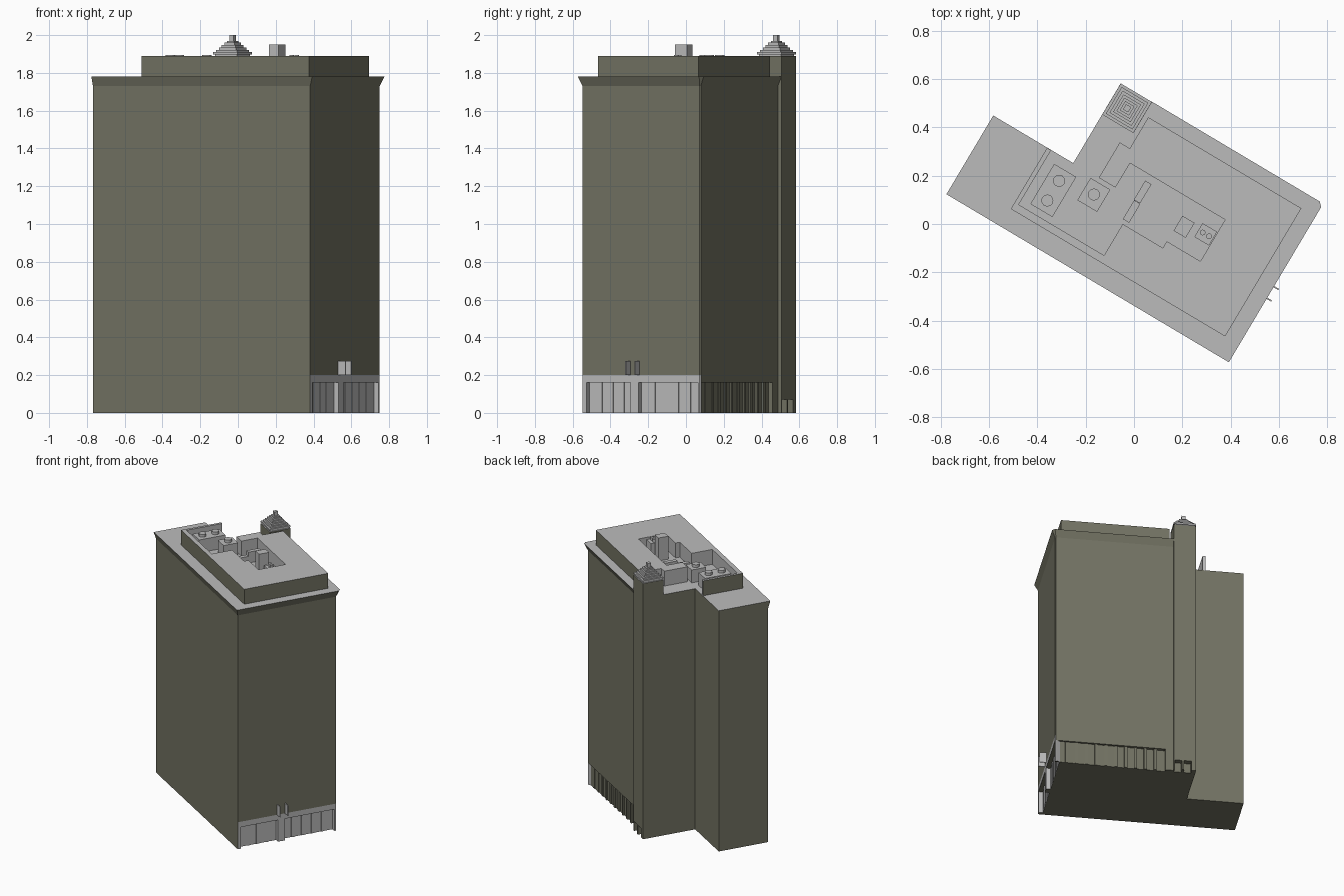
import bpy, bmesh, math

cube = bpy.data.objects.get("Cube")
if cube:
    bpy.data.objects.remove(cube)


def material(name, rgb):
    m = bpy.data.materials.new(name)
    m.use_nodes = True
    m.diffuse_color = (*rgb, 1)
    m.node_tree.nodes["Principled BSDF"].inputs["Base Color"].default_value = (*rgb, 1)
    return m


MATS = [material("olive_wall", (0.17, 0.17, 0.125)), material("light_grey", (0.5, 0.5, 0.5))]
OLIVE, GREY = 0, 1
TURN = math.radians(-30.75)      # the whole block stands turned on its plot


def all_grey(c, n):
    return GREY


def all_olive(c, n):
    return OLIVE


def grey_top(c, n):
    return GREY if n.z > 0.5 else OLIVE


def loft(name, sections, rule, top=True):
    """Join matching counter-clockwise outlines [(points, z), ...] and colour faces by rule."""
    bm = bmesh.new()
    rings = [[bm.verts.new((x, y, z)) for x, y in pts] for pts, z in sections]
    count = len(rings[0])
    for low, high in zip(rings, rings[1:]):
        for i in range(count):
            j = (i + 1) % count
            bm.faces.new((low[i], low[j], high[j], high[i]))
    bm.faces.new(rings[0][::-1])
    if top:
        bm.faces.new(rings[-1])
    bm.normal_update()
    for f in bm.faces:
        f.material_index = rule(f.calc_center_median(), f.normal)
    mesh = bpy.data.meshes.new(name)
    bm.to_mesh(mesh)
    bm.free()
    for m in MATS:
        mesh.materials.append(m)
    ob = bpy.data.objects.new(name, mesh)
    ob.rotation_euler.z = TURN
    bpy.context.collection.objects.link(ob)
    return ob


def rect(x0, x1, y0, y1):
    return [(x0, y0), (x1, y0), (x1, y1), (x0, y1)]


def box(name, x0, x1, y0, y1, z0, z1, rule=all_grey):
    return loft(name, [(rect(x0, x1, y0, y1), z0), (rect(x0, x1, y0, y1), z1)], rule)


# Main dimensions in the turned frame
WEST, EAST, FRONT, BACK = -0.73, 0.608, -0.275, 0.45
WING, NOTCH, TOWER_E, TOWER_B = 0.088, -0.345, -0.194, 0.472
SILL, BAND, EAVE, ROOF, TOP = 0.16, 0.2, 1.73, 1.78, 1.89


def right_face_grey(c, n):
    return GREY if n.z > 0.5 or (c.x > 0.56 and c.z < BAND and n.z > -0.5) else OLIVE


def block(east, front, back, chamfer):
    return [(WEST, front), (east, front), (east, back - chamfer), (east - chamfer, back),
            (TOWER_E - 0.005, back), (TOWER_E - 0.005, 0.33), (NOTCH, 0.33),
            (NOTCH, WING), (WEST, WING)]


# Ground storey with long recessed window bays on the right and back
DEEP = 0.03
bays = [(-0.25, 0.02), (0.07, 0.435)]
back_bay = (-0.14, 0.595)
ground = [(WEST, FRONT), (EAST, FRONT)]
for a, b in bays:
    ground += [(EAST, a), (EAST - DEEP, a), (EAST - DEEP, b), (EAST, b)]
ground += [(EAST, BACK - 0.005), (EAST - 0.005, BACK)]
# the back bay stops short of the deep right bay
ground += [(back_bay[1], BACK), (back_bay[1] - 0.02, BACK - 0.012),
           (back_bay[0], BACK - 0.025), (back_bay[0], BACK)]
ground += block(EAST, FRONT, BACK, 0.005)[4:]
loft("ground_storey", [(ground, 0), (ground, SILL)], right_face_grey, top=False)

# Upper block with the cornice flaring out on the street sides
wall = block(EAST, FRONT, BACK, 0.005)
cornice = block(0.63, -0.291, 0.473, 0.017)
loft("main_block", [(wall, SILL), (wall, BAND), (wall, EAVE), (cornice, ROOF)], right_face_grey)

# Mullions in the bays
for (a, b), n in zip(bays, (4, 5)):
    step = (b - a) / n
    for i in range(1, n):
        y = a + i * step
        box("right_mullion", EAST - DEEP - 0.002, EAST - DEEP + 0.004, y - 0.012, y + 0.012, 0, SILL)
step = (back_bay[1] - back_bay[0]) / 11
for i in range(1, 11):
    x = back_bay[0] + i * step
    box("back_mullion", x - 0.01, x + 0.01, BACK - 0.03, BACK - 0.01, 0, SILL, all_olive)

# Thin blade panels over the entrance pillar
for y in (0.017, 0.073):
    box("blade_panel", EAST - 0.002, 0.653, y - 0.003, y + 0.003, BAND, 0.275)

# Stair tower with two small doorways at its foot
doors = [(-0.2, -0.25), (-0.264, -0.315)]
foot = [(NOTCH, 0.322), (TOWER_E, 0.322), (TOWER_E, TOWER_B)]
for a, b in doors:
    foot += [(a, TOWER_B), (a, TOWER_B - 0.04), (b, TOWER_B - 0.04), (b, TOWER_B)]
foot.append((NOTCH, TOWER_B))
loft("tower_foot", [(foot, 0), (foot, 0.07)], all_olive, top=False)
box("stair_tower", NOTCH, TOWER_E, 0.322, TOWER_B, 0.07, TOP, grey_top)

# Stepped tower roof and finial
cx, cy = (NOTCH + TOWER_E) / 2, (0.322 + TOWER_B) / 2
z = TOP
for half, rise in [(0.068, 0.008), (0.075, 0.012), (0.064, 0.012), (0.053, 0.013),
                   (0.042, 0.013), (0.032, 0.013), (0.022, 0.009), (0.0125, 0.03)]:
    box("tower_roof_step", cx - half, cx + half, cy - half, cy + half, z, z + rise)
    z += rise

# Penthouse wrapped around an open court, grey on the inside
PW, PE, PF, PB = -0.47, 0.562, -0.207, 0.41


def penthouse_rule(c, n):
    outer = (min(abs(c.x - PW), abs(c.x - PE)) < 0.002 or min(abs(c.y - PF), abs(c.y - PB)) < 0.002)
    return OLIVE if outer and abs(n.z) < 0.5 else GREY


court = [(PW, 0.087), (PW, PF), (PE, PF), (PE, PB), (-0.175, PB), (-0.175, 0.26),
         (-0.223, 0.26), (-0.223, 0.09), (-0.143, 0.09), (-0.143, 0.208), (0.315, 0.208),
         (0.315, 0.008), (0.153, 0.008), (0.153, -0.024), (-0.04, -0.024), (-0.04, -0.175),
         (-0.451, -0.175), (-0.451, 0.087)]
loft("penthouse", [(court, ROOF), (court, TOP)], penthouse_rule)

# Rooftop plant in the court
box("cooling_unit", -0.411, -0.305, -0.148, 0.045, ROOF, 1.875)
box("fan_unit", -0.252, -0.157, -0.035, 0.072, ROOF, 1.875)
box("duct_tall", -0.052, -0.022, 0.086, 0.178, ROOF, 1.86)
box("duct_low", -0.05, -0.02, -0.006, 0.085, ROOF, 1.83)
box("lift_house", 0.155, 0.213, 0.06, 0.132, ROOF, 1.95)
box("vent_unit", 0.242, 0.312, 0.082, 0.148, ROOF, 1.875)

# Round fans on the plant
for x, y, r in [(-0.358, -0.1, 0.025), (-0.358, -0.005, 0.025), (-0.205, 0.02, 0.025),
                (0.262, 0.115, 0.012), (0.293, 0.115, 0.012)]:
    ring = [(x + r * math.cos(k * math.tau / 12), y + r * math.sin(k * math.tau / 12))
            for k in range(12)]
    loft("roof_fan", [(ring, 1.875), (ring, 1.895)], all_grey)
